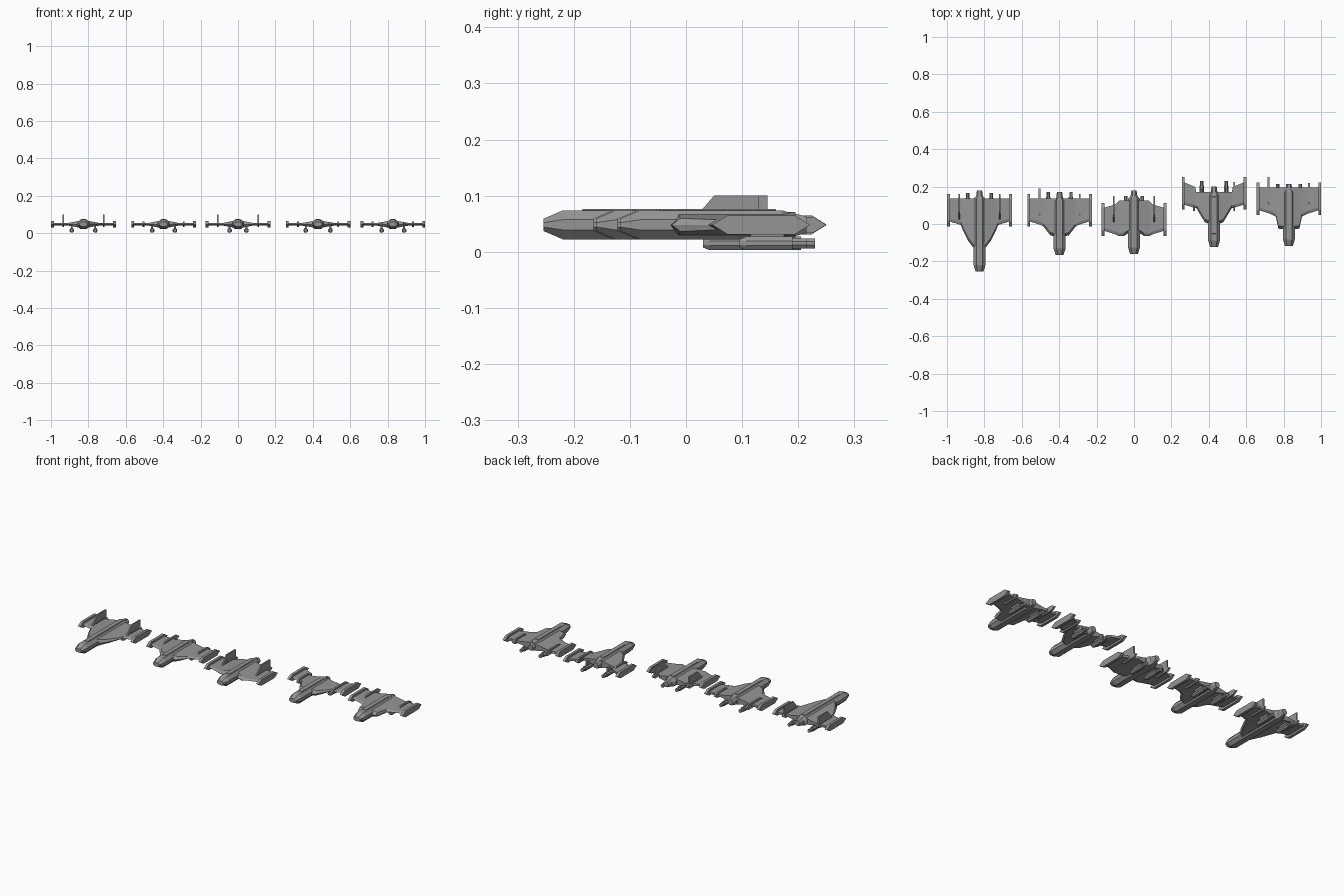
import bpy, bmesh

cube = bpy.data.objects.get("Cube")
if cube:
    bpy.data.objects.remove(cube)

gray = bpy.data.materials.new("hull_gray")
gray.use_nodes = True
gray.diffuse_color = (0.3, 0.3, 0.3, 1)
gray.node_tree.nodes["Principled BSDF"].inputs["Base Color"].default_value = gray.diffuse_color

MIDDLE = 0.048      # height of the wing and hull centre line
SPAN = 0.165        # hull centre to wing tip
CHORD = 0.12        # wing tip length


def loft(name, rings):
    """Closed flat-faced solid through rings that share one point count."""
    bm = bmesh.new()
    loops = [[bm.verts.new(point) for point in ring] for ring in rings]
    count = len(loops[0])
    for ring, following in zip(loops, loops[1:]):
        for i in range(count):
            j = (i + 1) % count
            bm.faces.new((ring[i], ring[j], following[j], following[i]))
    bm.faces.new(loops[0])
    bm.faces.new(loops[-1])
    bmesh.ops.recalc_face_normals(bm, faces=bm.faces)
    mesh = bpy.data.meshes.new(name)
    bm.to_mesh(mesh)
    bm.free()
    mesh.materials.append(gray)
    bpy.context.collection.objects.link(bpy.data.objects.new(name, mesh))


def octagon(centre, y, height, half_width, half_height):
    """Chamfered cross-section facing along y."""
    quarter = [(1, 0.35), (0.5, 1)]
    upper = quarter + [(-a, b) for a, b in reversed(quarter)]
    outline = upper + [(-a, -b) for a, b in upper]
    return [(centre + half_width * a, y, height + half_height * b) for a, b in outline]


def plate(name, centre, profile, width):
    """Thin upright plate cut from a side profile."""
    loft(name, [[(x, y, z) for y, z in profile]
                for x in (centre - width / 2, centre + width / 2)])


def dart(name, centre, start, end, half_height, width):
    """Upright plate with both ends pointed."""
    taper = half_height * 1.6
    upper = [(start + taper, MIDDLE + half_height), (end - taper, MIDDLE + half_height)]
    lower = [(y, 2 * MIDDLE - z) for y, z in reversed(upper)]
    plate(name, centre, [(start, MIDDLE)] + upper + [(end, MIDDLE)] + lower, width)


def hull(centre, nose, tail):
    """Long chamfered body with a blunt nose and a narrow tail nozzle."""
    shoulder = tail - 0.045
    stations = [(nose, 0.021, 0.011), (nose + 0.035, 0.032, 0.026), (shoulder, 0.032, 0.026),
                (shoulder + 0.015, 0.018, 0.022), (tail, 0.014, 0.015)]
    loft("hull", [octagon(centre, y, MIDDLE, w, h) for y, w, h in stations])
    ridge = MIDDLE + 0.028
    plate("spine", centre, [(nose + 0.05, MIDDLE), (nose + 0.07, ridge),
                            (shoulder - 0.01, ridge), (shoulder, MIDDLE)], 0.022)


def wing(name, centre, side, stations):
    """Wing that thins outward, with a bevelled leading edge."""
    rings = []
    for reach, lead, trail in stations:
        x = centre + side * reach
        thick = max(0.006, 0.023 - reach / 5)
        upper = [(x, lead + 0.015, MIDDLE + thick), (x, trail, MIDDLE + thick)]
        lower = [(x, y, 2 * MIDDLE - z) for x, y, z in reversed(upper)]
        rings.append([(x, lead, MIDDLE)] + upper + lower)
    loft(name, rings)


def engine(name, x, end, radius=0.012):
    """Slung pod with a stepped nozzle, hung from a pylon."""
    height = radius + 0.003
    start = end - CHORD
    rim = end - 0.025
    stations = [(start, 0.6), (start + radius, 1), (rim, 1), (rim, 0.75), (end, 0.75)]
    loft(name + "_pod", [octagon(x, y, height, radius * k, radius * k) for y, k in stations])
    front, back = start + 0.02, end - 0.04
    plate(name + "_pylon", x, [(front, height), (front, MIDDLE), (back, MIDDLE), (back, height)], 0.01)


def craft(centre, nose, tail, root, shoulder, knee, tip, trail, engine_at, fin=None, long_side=0):
    """One fighter; shoulder and knee are corners of the wing's leading edge."""
    hull(centre, nose, tail)
    tip_trail = tip + CHORD
    stations = [(0, root, trail), (*shoulder, trail), (*knee, trail),
                (0.1, max(knee[1], tip - 0.02), (trail + tip_trail) / 2), (SPAN, tip, tip_trail)]
    for side, label in ((1, "left"), (-1, "right")):
        wing(label + "_wing", centre, side, stations)
        dart(label + "_tip_pod", centre + side * SPAN, tip - 0.028, tip_trail + 0.026, 0.017, 0.015)
        engine_x, engine_end = engine_at
        engine(label + "_engine", centre + side * engine_x, engine_end)
        outer = centre + side * 0.108
        if fin is not None:
            top = fin + 0.025
            plate(label + "_fin", outer, [(fin - 0.02, MIDDLE), (top, 0.1),
                                          (top + 0.08, 0.1), (top + 0.08, MIDDLE)], 0.008)
        overhang = 0.055 if side == long_side else 0.025
        dart(label + "_wing_blade", outer, trail - 0.1, trail + overhang, 0.014, 0.01)


# The row of five fighters
craft(centre=-0.826, nose=-0.254, tail=0.18, root=-0.17, shoulder=(0.06, -0.09),
      knee=(0.09, -0.03), tip=0.015, trail=0.135, engine_at=(0.063, 0.165), fin=0.04)
craft(centre=-0.398, nose=-0.165, tail=0.17, root=-0.075, shoulder=(0.05, -0.06),
      knee=(0.085, -0.015), tip=0.015, trail=0.135, engine_at=(0.061, 0.17), long_side=-1)
craft(centre=0, nose=-0.16, tail=0.18, root=-0.03, shoulder=(0.055, -0.065),
      knee=(0.08, -0.065), tip=-0.035, trail=0.125, engine_at=(0.045, 0.15), fin=0.025)
craft(centre=0.428, nose=-0.122, tail=0.2, root=-0.01, shoulder=(0.05, 0.01),
      knee=(0.095, 0.085), tip=0.105, trail=0.17, engine_at=(0.066, 0.23), long_side=1)
craft(centre=0.828, nose=-0.117, tail=0.215, root=-0.03, shoulder=(0.056, -0.025),
      knee=(0.07, 0.04), tip=0.075, trail=0.195, engine_at=(0.06, 0.215), long_side=-1)
